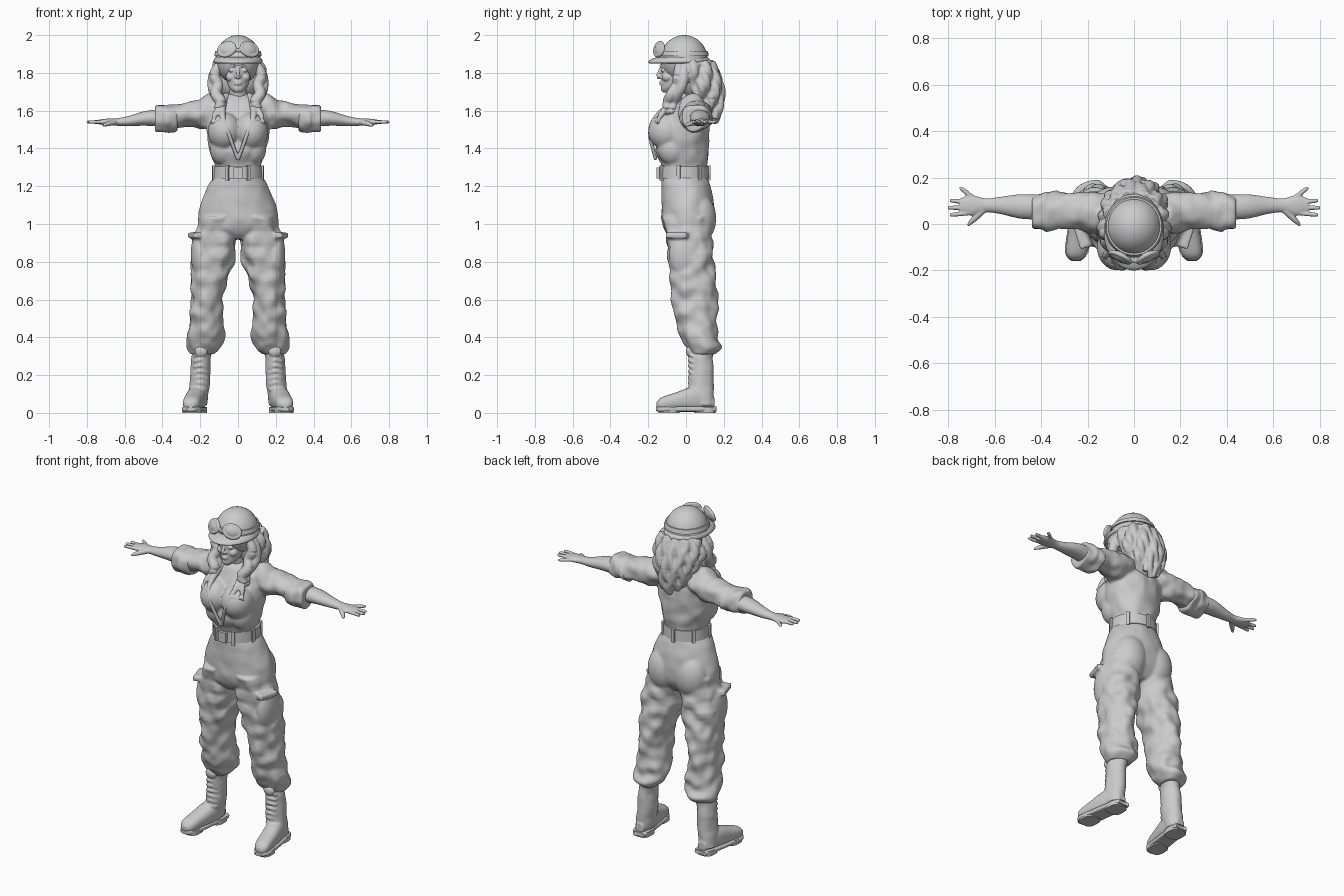
import bpy, bmesh, math, random
from mathutils import Vector, Matrix, Euler, noise

random.seed(4)
if "Cube" in bpy.data.objects:
    bpy.data.objects.remove(bpy.data.objects["Cube"])

grey = bpy.data.materials.new("plain grey")
grey.use_nodes = True
grey.diffuse_color = (.6, .6, .6, 1)
grey.node_tree.nodes["Principled BSDF"].inputs["Base Color"].default_value = grey.diffuse_color


def interpolate(keys, steps):
    """Smooth curve through the keys (tuples of any length)."""
    keys = [Vector(key) for key in keys]
    result = []
    for i, (start, end) in enumerate(zip(keys, keys[1:])):
        before = keys[max(i - 1, 0)]
        after = keys[min(i + 2, len(keys) - 1)]
        leave, arrive = (end - before) / 2, (after - start) / 2
        for step in range(steps):
            t = step / steps
            ease = t * t * (3 - 2 * t)
            result.append(start.lerp(end, ease) + leave * t * (1 - t) ** 2
                          - arrive * t * t * (1 - t))
    return result + [keys[-1]]


def skin(bm, rings):
    """Join rings of points into a closed solid."""
    rings = [[bm.verts.new(point) for point in ring] for ring in rings]
    for lower, upper in zip(rings, rings[1:]):
        for j in range(len(lower)):
            bm.faces.new((lower[j - 1], lower[j], upper[j], upper[j - 1]))
    bm.faces.new(rings[0])
    bm.faces.new(rings[-1])


def circle(sides):
    angles = [math.tau * j / sides for j in range(sides)]
    return [(math.cos(angle), math.sin(angle)) for angle in angles]


def loft(bm, keys, axis="z", steps=6, power=2, fold=0):
    """Keys: position on the axis, two centre coordinates, two radii."""
    place = {"z": lambda t, a, b: Vector((a, b, t)),
             "x": lambda t, a, b: Vector((t, a, b)),
             "y": lambda t, a, b: Vector((a, t, b))}[axis]
    rings = []
    for t, a, b, wide, deep in interpolate(keys, steps):
        ring, centre = [], place(t, a, b)
        for c, s in circle(40):
            c = math.copysign(abs(c) ** (2 / power), c)
            s = math.copysign(abs(s) ** (2 / power), s)
            point = place(t, a + wide * c, b + deep * s)
            crease = noise.noise(point * 16)
            ring.append(point + (point - centre).normalized() * crease * fold)
        rings.append(ring)
    skin(bm, rings)


def tube(bm, keys, steps=5):
    """Keys: x, y, z, radius."""
    path = interpolate(keys, steps)
    rings = []
    for i, key in enumerate(path):
        following = path[min(i + 1, len(path) - 1)]
        along = following.xyz - path[max(i - 1, 0)].xyz
        turn = along.to_track_quat("Z", "Y")
        rings.append([key.xyz + turn @ Vector((c, s, 0)) * key.w for c, s in circle(10)])
    skin(bm, rings)


def transform(centre, size, turn):
    return Matrix.LocRotScale(Vector(centre), Euler(turn), Vector(size))


def ball(bm, centre, size, turn=(0, 0, 0)):
    bmesh.ops.create_uvsphere(bm, u_segments=32, v_segments=20, radius=1,
                              matrix=transform(centre, size, turn))


def box(bm, centre, size, turn=(0, 0, 0)):
    bmesh.ops.create_cube(bm, size=1, matrix=transform(centre, size, turn))


def mirror(bm):
    """Copy everything so far to the other side."""
    everything = bm.verts[:] + bm.edges[:] + bm.faces[:]
    for item in bmesh.ops.duplicate(bm, geom=everything)["geom"]:
        if isinstance(item, bmesh.types.BMVert):
            item.co.x *= -1


def finish(bm, name, voxel=0, smooth=2):
    """Make the object; a voxel size melts its solids into one skin."""
    bmesh.ops.recalc_face_normals(bm, faces=bm.faces[:])
    mesh = bpy.data.meshes.new(name)
    bm.to_mesh(mesh)
    bm.free()
    mesh.materials.append(grey)
    part = bpy.data.objects.new(name, mesh)
    bpy.context.collection.objects.link(part)
    if voxel:
        melt = part.modifiers.new("melt", "REMESH")
        melt.mode, melt.voxel_size, melt.use_smooth_shade = "VOXEL", voxel, True
        soften = part.modifiers.new("soften", "SMOOTH")
        soften.factor, soften.iterations = .5, smooth
    else:
        bpy.ops.object.select_all(action="DESELECT")
        part.select_set(True)
        bpy.context.view_layer.objects.active = part
        bpy.ops.object.shade_smooth_by_angle(angle=math.radians(45))


# Shirt: sleeves and bust on both sides, then the trunk
shirt = bmesh.new()
loft(shirt, [(.05, .03, 1.59, .07, .07), (.16, .04, 1.59, .09, .09), (.26, .06, 1.58, .08, .07),
             (.4, .06, 1.56, .07, .06)], axis="x", fold=.02)
ball(shirt, (.07, -.1, 1.49), (.09, .1, .1))
ball(shirt, (.08, -.07, 1.4), (.07, .08, .09))
mirror(shirt)
loft(shirt, [(1.25, 0, -.01, .12, .12), (1.31, 0, -.01, .12, .12), (1.4, 0, -.02, .15, .14),
             (1.54, 0, 0, .17, .12), (1.63, 0, .01, .15, .09), (1.69, 0, .02, .06, .05)],
     power=2.2, fold=.01)
finish(shirt, "shirt", voxel=.008, smooth=3)

# Rolled cuffs, neckline edges, collar points and chest pocket flaps
trim = bmesh.new()
for start, end in ((.32, .38), (.37, .43)):
    loft(trim, [(start, .06, 1.56, .07, .06), (start + .01, .06, 1.56, .08, .07),
                (end, .05, 1.56, .08, .07), (end + .01, .05, 1.56, .07, .06)],
         axis="x", steps=3, fold=.015)
tube(trim, [(.06, 0, 1.68, .02), (.08, -.08, 1.63, .02), (.08, -.16, 1.56, .016),
            (.05, -.19, 1.48, .012), (0, -.16, 1.34, .01)])
tube(trim, [(.08, -.08, 1.64, .02), (.12, -.13, 1.58, .016), (.13, -.15, 1.54, .005)])
box(trim, (.11, -.16, 1.54), (.07, .02, .02), (.2, 0, .5))
mirror(trim)
finish(trim, "cuffs_and_lapels", voxel=.006)

# Forearms, palms, spread fingers and thumbs
arms = bmesh.new()
loft(arms, [(.36, .07, 1.56, .05, .05), (.48, .075, 1.56, .053, .04), (.58, .08, 1.545, .036, .027),
            (.64, .08, 1.54, .03, .02), (.7, .08, 1.54, .044, .017), (.75, .08, 1.54, .03, .01)],
     axis="x")
for base, tip, reach in ((.05, .04, .78), (.07, .07, .79), (.09, .1, .78), (.11, .15, .74)):
    tube(arms, [(.69, base, 1.54, .011), (reach, tip, 1.54, .009), (reach + .01, tip, 1.54, .004)])
tube(arms, [(.65, .06, 1.54, .016), (.69, .02, 1.53, .013), (.715, -.006, 1.52, .006)])
mirror(arms)
finish(arms, "arms_and_hands", voxel=.004)

# Trousers: legs, seat and thigh pockets on both sides, then the hips
trousers = bmesh.new()
loft(trousers, [(1.04, .1, .01, .1, .13), (.8, .136, .025, .112, .12), (.6, .166, .045, .082, .12),
                (.42, .168, .065, .096, .1), (.35, .18, .09, .09, .09), (.31, .19, .09, .06, .06)],
     steps=10, power=2.2, fold=.02)
ball(trousers, (.09, .07, 1.03), (.1, .09, .13))
ball(trousers, (.2, 0, .84), (.05, .09, .13))
box(trousers, (.21, -.04, .94), (.08, .12, .03), (0, 0, -.3))
mirror(trousers)
loft(trousers, [(1.26, 0, -.01, .12, .12), (1.2, 0, 0, .16, .13), (1.08, 0, .01, .205, .14),
                (.98, 0, .01, .21, .13), (.92, 0, .01, .16, .08)], fold=.006)
finish(trousers, "trousers", voxel=.008, smooth=3)

# Belt, buckle and loops
belt = bmesh.new()
loft(belt, [(1.24, 0, -.01, .134, .132), (1.305, 0, -.01, .13, .13)], steps=1)
box(belt, (0, -.145, 1.27), (.05, .02, .06))
for c, s in circle(7):
    box(belt, (.13 * s, .13 * c - .01, 1.27), (.02, .02, .08), (0, 0, math.atan2(c, s)))
finish(belt, "belt")

# Boots with rows of laces and a loose tongue
boots = bmesh.new()
loft(boots, [(.36, .19, .085, .05, .06), (.2, .2, .08, .053, .064), (.04, .214, .085, .05, .063)],
     fold=.008)
loft(boots, [(-.157, .25, .04, .018, .014), (-.13, .248, .048, .043, .034), (-.06, .237, .06, .05, .046),
             (.06, .217, .075, .05, .065), (.15, .21, .05, .025, .03)], axis="y", power=2.4)
for row in range(7):
    height = .12 + row * .03
    tube(boots, [(.165, .035, height, .006), (.2, .014, height + .01, .007),
                 (.235, .035, height, .006)])
ball(boots, (.195, .02, .325), (.035, .02, .03))
mirror(boots)
finish(boots, "boots", voxel=.006)

# Soles with separate heels
soles = bmesh.new()
loft(soles, [(-.16, .25, .02, .02, .01), (-.13, .248, .02, .046, .014), (-.07, .24, .02, .053, .014),
             (.14, .21, .02, .045, .014), (.155, .21, .02, .02, .01)], axis="y", power=4)
for x, y in ((.213, .1), (.243, -.09)):
    loft(soles, [(0, x, y, .05, .055), (.03, x, y, .05, .055)], steps=1, power=3)
mirror(soles)
finish(soles, "soles")

# Head: eyes, brows, cheeks, then skull, neck, nose and lips
head = bmesh.new()
ball(head, (.034, -.12, 1.813), (.017, .013, .01))
tube(head, [(.015, -.135, 1.838, .008), (.06, -.105, 1.835, .006)])
ball(head, (.012, -.138, 1.78), (.008, .01, .007))
ball(head, (.04, -.098, 1.777), (.025, .03, .024))
mirror(head)
loft(head, [(1.695, 0, -.1, .018, .02), (1.71, 0, -.09, .036, .042), (1.74, 0, -.065, .056, .067),
            (1.83, 0, -.03, .075, .1), (1.94, 0, -.01, .06, .08)])
loft(head, [(1.6, 0, .02, .07, .06), (1.66, 0, .01, .05, .05), (1.76, 0, -.01, .05, .05)])
tube(head, [(0, -.126, 1.835, .009), (0, -.149, 1.783, .01), (0, -.138, 1.773, .008)])
for height in (1.741, 1.751):
    ball(head, (0, -.131, height), (.02, .01, .006))
finish(head, "head", voxel=.004)

# Hair: front curls, a core, then wavy back locks
hair = bmesh.new()
for shift in (0, .03):
    tube(hair, [(.09, shift - .035, 1.86, .02), (.125, shift - .04, 1.79, .03),
                (.105 + shift, shift - .05, 1.735, .028), (.12, shift - .075, 1.69, .03),
                (.09, shift - .095, 1.645, .03), (.11, shift - .1, 1.6, .02),
                (.08, shift - .1, 1.58, .01)])
mirror(hair)
ball(hair, (0, .06, 1.76), (.12, .1, .11))
ball(hair, (0, .1, 1.64), (.1, .06, .09))
for i in range(15):
    around = math.pi * i / 14
    length = .22 + .09 * math.sin(around) + random.uniform(-.015, .015)
    lock = []
    for step in range(8):
        t = step / 7
        out = .095 + .04 * math.sin(math.pi * t)
        wave = .015 * math.sin(9 * t + i * 2.3)
        lock.append((math.cos(around) * out * (1 - t / 4) + wave,
                     math.sin(around) * out + .03 * (1 + t) + wave / 2,
                     1.855 - t * length, .027 - .012 * t * t))
    tube(hair, lock)
finish(hair, "hair", voxel=.0055, smooth=1)

# Helmet: dome, brim and strap
helmet = bmesh.new()
ball(helmet, (0, -.01, 1.87), (.12, .125, .13))
loft(helmet, [(1.85, 0, -.035, .12, .16), (1.858, 0, -.035, .13, .165), (1.872, 0, -.03, .126, .155),
              (1.885, 0, -.02, .115, .13)], steps=3)
loft(helmet, [(1.893, 0, -.01, .126, .131), (1.917, 0, -.01, .119, .124)], steps=1)
finish(helmet, "helmet")

# Goggles: padded frames, lenses and bridge
goggles = bmesh.new()
frame = transform((.06, -.143, 1.925), (.047, .035, .03), (1.25, .25, .4))
tube(goggles, [(*(frame @ Vector((c, s, 0))), .01) for c, s in circle(24) + circle(24)[:2]], steps=1)
ball(goggles, (.06, -.14, 1.925), (.045, .035, .02), (1.25, .25, .4))
mirror(goggles)
box(goggles, (0, -.155, 1.92), (.04, .02, .02))
finish(goggles, "goggles", voxel=.004)
